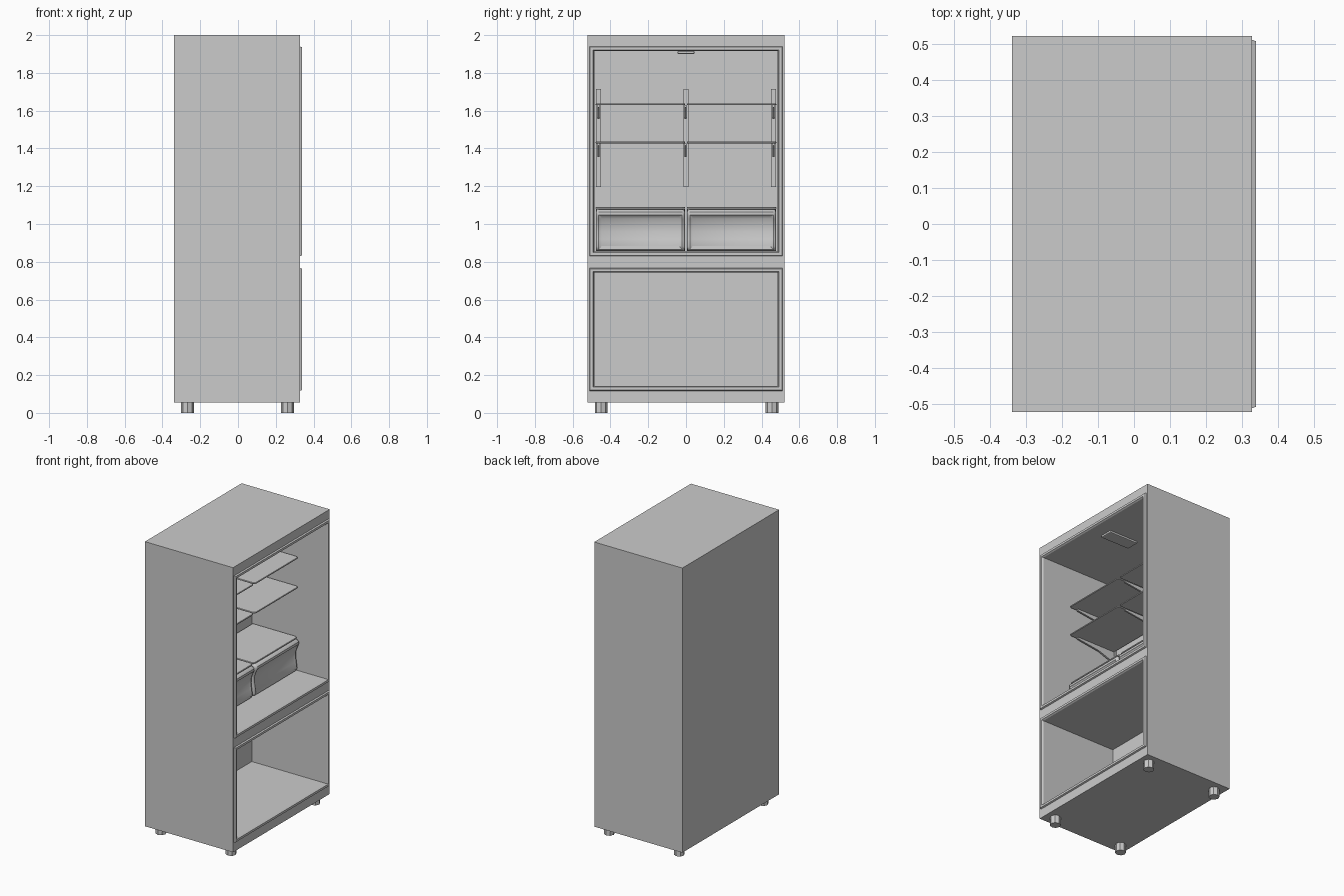
import bpy, bmesh
from mathutils import Vector

if "Cube" in bpy.data.objects:
    bpy.data.objects.remove(bpy.data.objects["Cube"])

FRONT, BACK, INNER = 0.328, -0.338, -0.235


def finish(name, bm, smooth=False, bevel=0.0, segs=2):
    bmesh.ops.recalc_face_normals(bm, faces=bm.faces)
    me = bpy.data.meshes.new(name)
    bm.to_mesh(me)
    bm.free()
    ob = bpy.data.objects.new(name, me)
    bpy.context.collection.objects.link(ob)
    if bevel:
        m = ob.modifiers.new("bevel", 'BEVEL')
        m.width, m.segments = bevel, segs
    if smooth:
        bpy.ops.object.select_all(action='DESELECT')
        ob.select_set(True)
        bpy.context.view_layer.objects.active = ob
        bpy.ops.object.shade_smooth_by_angle(angle=0.6)
    return ob


def prism(points, offset):
    """Closed solid from a list of 3D points pushed along offset."""
    bm = bmesh.new()
    f = bm.faces.new([bm.verts.new(p) for p in points])
    r = bmesh.ops.extrude_face_region(bm, geom=[f], use_keep_orig=True)
    vs = [v for v in r["geom"] if isinstance(v, bmesh.types.BMVert)]
    bmesh.ops.translate(bm, verts=vs, vec=Vector(offset))
    return bm


def box(name, x, y, z, bevel=0.0):
    pts = [(x[0], y[0], z[0]), (x[1], y[0], z[0]), (x[1], y[1], z[0]), (x[0], y[1], z[0])]
    return finish(name, prism(pts, (0, 0, z[1] - z[0])), bevel=bevel)


# Cabinet shell with two deep open compartments on the +x side
ys = [-0.522, -0.485, 0.485, 0.522]
zs = [0.055, 0.14, 0.742, 0.855, 1.915, 2.0]
bm = bmesh.new()
grid = [[bm.verts.new((FRONT, y, z)) for z in zs] for y in ys]
pockets = []
for i in range(3):
    for j in range(5):
        f = bm.faces.new((grid[i][j], grid[i + 1][j], grid[i + 1][j + 1], grid[i][j + 1]))
        if i == 1 and j in (1, 3):
            pockets.append(f)
rim = [e for e in bm.edges if e.is_boundary]
r = bmesh.ops.extrude_edge_only(bm, edges=rim)
vs = [g for g in r["geom"] if isinstance(g, bmesh.types.BMVert)]
for v in vs:
    v.co.x = BACK
bmesh.ops.holes_fill(bm, edges=[e for e in bm.edges if e.is_boundary], sides=0)
r = bmesh.ops.extrude_discrete_faces(bm, faces=pockets)
for f in r["faces"]:
    for v in f.verts:
        v.co.x = INNER
finish("cabinet_shell", bm)


# Door seals framing each opening
def seal(name, z0, z1, y=0.511, w=0.025):
    bm = bmesh.new()
    rings = []
    for d, x in ((0, FRONT), (0.004, 0.338), (w - 0.006, 0.338), (w, FRONT)):
        rings.append([bm.verts.new((x, a * (y - d), zz)) for a, zz in
                      ((-1, z0 + d), (1, z0 + d), (1, z1 - d), (-1, z1 - d))])
    for a in range(4):
        ra, rb = rings[a], rings[(a + 1) % 4]
        for k in range(4):
            n = (k + 1) % 4
            bm.faces.new((ra[k], ra[n], rb[n], rb[k]))
    finish(name, bm)


seal("upper_door_seal", 0.83, 1.94)
seal("lower_door_seal", 0.117, 0.767)

# Short rounded feet
for i, x in enumerate((-0.268, 0.262)):
    for j, y in enumerate((-0.449, 0.455)):
        bm = bmesh.new()
        bmesh.ops.create_cone(bm, cap_ends=True, segments=8, radius1=0.034, radius2=0.034, depth=0.06)
        bmesh.ops.translate(bm, verts=bm.verts, vec=(x, y, 0.03))
        finish(f"foot_{i}{j}", bm, smooth=True)

# Ceiling lamp
box("ceiling_lamp", (0.01, 0.23), (-0.045, 0.045), (1.9, 1.916), bevel=0.006)


# Shelves with rounded front corners
def shelf(name, y0, y1, z, front=0.125, t=0.009):
    c = 0.018
    pts = [(INNER + 0.012, y0, z), (front - c, y0, z), (front - c * 0.3, y0 + c * 0.3, z), (front, y0 + c, z),
           (front, y1 - c, z), (front - c * 0.3, y1 - c * 0.3, z), (front - c, y1, z), (INNER + 0.012, y1, z)]
    finish(name, prism(pts, (0, 0, t)), bevel=0.002, segs=1)


SIDES = (("left", -0.478, -0.004), ("right", 0.004, 0.478))
for side, y0, y1 in SIDES:
    shelf(f"{side}_upper_shelf", y0, y1, 1.629)
    shelf(f"{side}_lower_shelf", y0, y1, 1.427)
    shelf(f"{side}_drawer_cover", y0, y1, 1.081, front=0.118)

# Wall rails and the tapered brackets that hold the shelves
for k, (y, yb) in enumerate(((-0.463, -0.463), (0, -0.003), (0.463, 0.463))):
    box(f"shelf_rail_{k}", (INNER, INNER + 0.014), (y - 0.014, y + 0.014), (1.195, 1.715))
    for n, z in enumerate((1.629, 1.427)):
        prof = [(-0.225, z), (0.07, z), (0.07, z - 0.012), (-0.1, z - 0.035), (-0.2, z - 0.07), (-0.225, z - 0.07)]
        pts = [(px, yb - 0.006, pz) for px, pz in prof]
        finish(f"shelf_bracket_{k}{n}", prism(pts, (0, 0.012, 0)))


# Crisper drawers: open trays with a curved, dished front
def drawer(name, y0, y1):
    prof = [(-0.215, 1.079), (-0.215, 0.858), (0.1, 0.858), (0.116, 0.865), (0.122, 0.88), (0.116, 0.92),
            (0.111, 0.96), (0.113, 0.995), (0.124, 1.025), (0.134, 1.048), (0.133, 1.064), (0.122, 1.076),
            (0.108, 1.079)]
    bm = prism([(x, y0, z) for x, z in prof], (0, y1 - y0, 0))
    bmesh.ops.recalc_face_normals(bm, faces=bm.faces)
    side_edges = [e for e in bm.edges if abs(e.verts[0].co.y - e.verts[1].co.y) < 1e-5
                  and min(v.co.x for v in e.verts) > 0.09]
    bmesh.ops.bevel(bm, geom=side_edges, offset=0.014, segments=3, profile=0.5, affect='EDGES')
    bm.normal_update()
    bmesh.ops.delete(bm, geom=[f for f in bm.faces if f.normal.z > 0.98], context='FACES')
    panel = []
    for f in bm.faces:
        span = [v.co.y for v in f.verts]
        c = f.calc_center_median()
        if f.normal.x > 0.5 and max(span) - min(span) > 0.3 and 0.87 < c.z < 1.05:
            panel.append(f)
    bmesh.ops.inset_region(bm, faces=panel, thickness=0.016, depth=-0.008, use_even_offset=True)
    ob = finish(name, bm, smooth=True)
    m = ob.modifiers.new("wall", 'SOLIDIFY')
    m.thickness, m.offset = 0.004, -1


for side, y0, y1 in SIDES:
    drawer(f"{side}_drawer", y0 + 0.002, y1 - 0.002)
